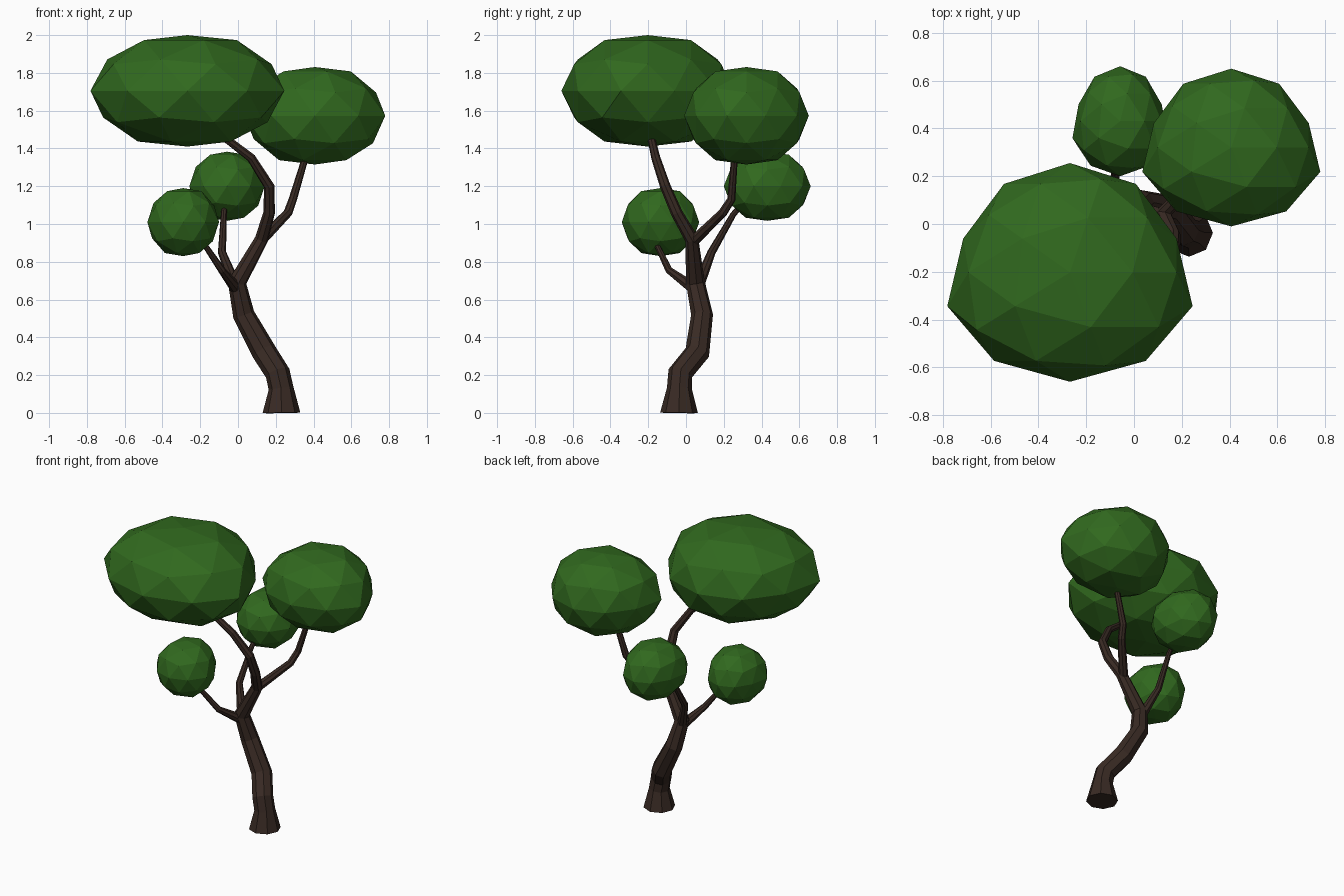
import bpy, bmesh

if "Cube" in bpy.data.objects:
    bpy.data.objects.remove(bpy.data.objects["Cube"])


def material(name, rgb):
    m = bpy.data.materials.new(name)
    m.diffuse_color = (*rgb, 1)
    m.use_nodes = True
    m.node_tree.nodes["Principled BSDF"].inputs["Base Color"].default_value = m.diffuse_color
    return m


BARK = material("bark", (0.04, 0.023, 0.017))
LEAF = material("leaf", (0.03, 0.14, 0.013))


def clamp(v, lo, hi):
    return max(lo, min(hi, v))


def limb(name, points):
    """Eight-sided tapered tube through (x, y, z, radius) points."""
    cu = bpy.data.curves.new(name, 'CURVE')
    cu.dimensions = '3D'
    cu.bevel_depth = 1.0
    cu.bevel_resolution = 2
    cu.use_fill_caps = True
    sp = cu.splines.new('POLY')
    sp.use_smooth = False
    sp.points.add(len(points) - 1)
    for p, (x, y, z, r) in zip(sp.points, points):
        p.co = (x, y, z, 1)
        p.radius = r
    ob = bpy.data.objects.new(name, cu)
    bpy.context.collection.objects.link(ob)
    bpy.ops.object.select_all(action='DESELECT')
    ob.select_set(True)
    bpy.context.view_layer.objects.active = ob
    bpy.ops.object.convert(target='MESH')
    ob = bpy.context.object
    ob.data.shade_flat()
    ob.data.materials.clear()
    ob.data.materials.append(BARK)


def foliage(name, centre, half):
    """Faceted ball, flattened top and bottom and narrower at the back."""
    bm = bmesh.new()
    bmesh.ops.create_icosphere(bm, subdivisions=2, radius=1)
    for v in bm.verts:
        x, y, z = v.co
        x *= 1.05 * (1 - 0.13 * clamp((y + 0.31) / 0.53, 0, 1))
        z = clamp(z * 1.07, -1, 1)
        v.co = [c + h * k for c, h, k in zip(centre, half, (x, y, z))]
    me = bpy.data.meshes.new(name)
    bm.to_mesh(me)
    bm.free()
    me.materials.append(LEAF)
    bpy.context.collection.objects.link(bpy.data.objects.new(name, me))


# Trunk, continuing into the limb that carries the largest crown
limb("trunk", [(.23, -.037, 0, .1), (.228, -.035, .13, .066),
               (.21, -.03, .21, .066), (.14, .06, .32, .066),
               (.03, .085, .52, .058), (-.005, .05, .69, .05),
               (.125, .03, .92, .036), (.165, -.05, 1.06, .031),
               (.165, -.11, 1.2, .028), (.07, -.16, 1.35, .024),
               (-.1, -.19, 1.48, .02)])

# Side branches
limb("right_branch", [(.11, .03, .9, .03), (.265, .195, 1.06, .024),
                      (.29, .24, 1.13, .022), (.35, .255, 1.33, .018),
                      (.37, .28, 1.45, .015)])
limb("back_branch", [(-.01, .06, .66, .032), (-.085, .135, .85, .022),
                     (-.075, .25, 1.05, .016), (-.07, .32, 1.13, .012)])
limb("front_left_branch", [(-.01, .04, .66, .032), (-.085, -.09, .755, .02),
                           (-.17, -.15, .88, .015), (-.22, -.15, .95, .012)])

# Foliage
foliage("large_crown", (-.268, -.2025, 1.705), (.514, .4575, .295))
foliage("right_crown", (.407, .32, 1.573), (.373, .33, .258))
foliage("back_crown", (-.058, .43, 1.2), (.2, .23, .183))
foliage("front_left_crown", (-.29, -.135, 1.01), (.19, .205, .18))
